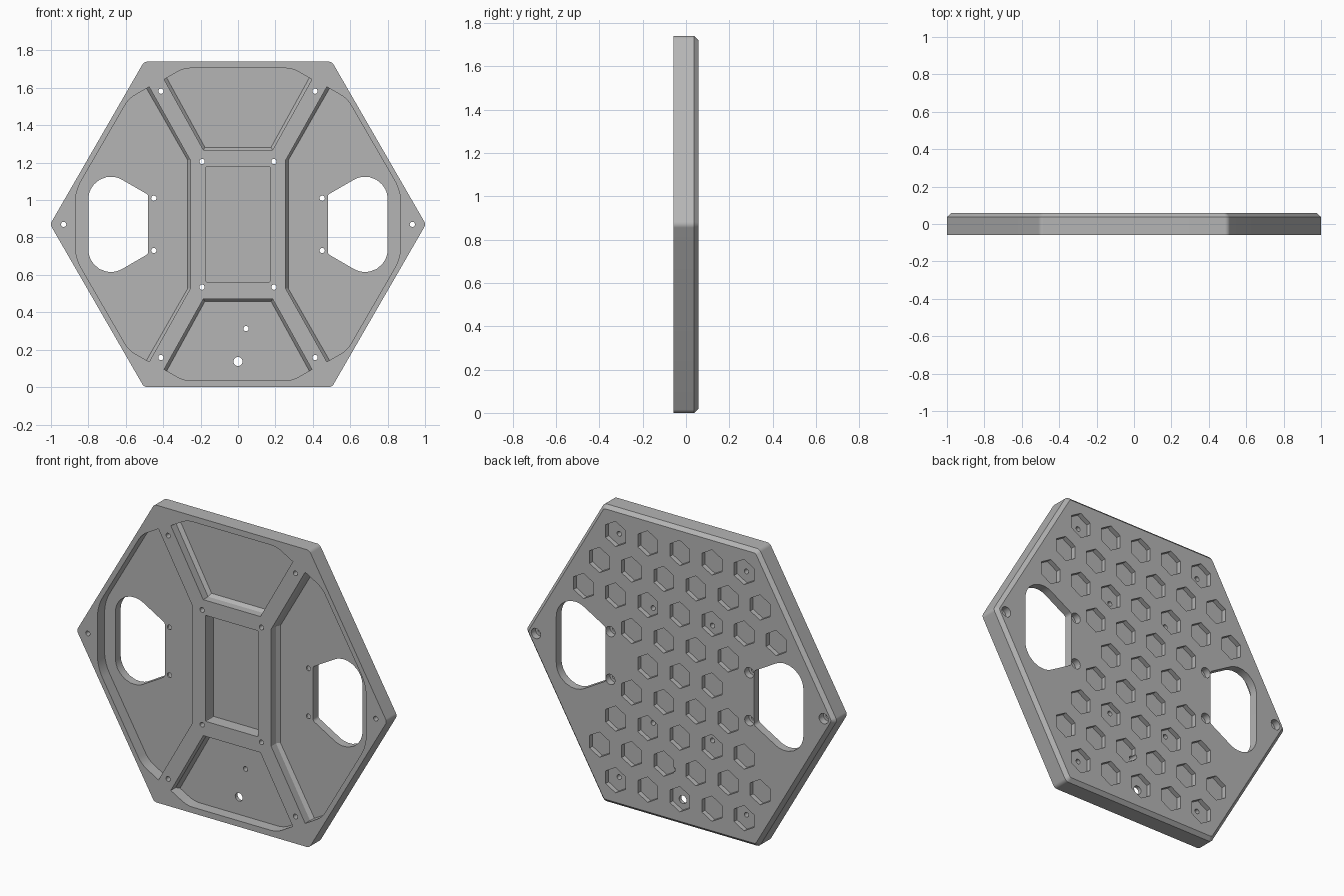
import bpy, bmesh, math
from mathutils import Vector

if "Cube" in bpy.data.objects:
    bpy.data.objects.remove(bpy.data.objects["Cube"])

MID = 0.87              # height of the plate centre
FRONT, BACK = -0.0575, 0.0575
OVER = 0.03             # cutters reach past the surface by this much


def rounded(points, steps=8):
    """Outline from (x, z, radius) corners, z measured from the centre."""
    out = []
    for i, (x, z, r) in enumerate(points):
        p = Vector((x, z))
        if r == 0:
            out.append(p)
            continue
        a = (Vector(points[i - 1][:2]) - p).normalized()
        b = (Vector(points[(i + 1) % len(points)][:2]) - p).normalized()
        half = a.angle(b) / 2
        centre = p + (a + b).normalized() * r / math.sin(half)
        t = r / math.tan(half)
        start, end = p + a * t - centre, p + b * t - centre
        for k in range(steps + 1):
            out.append(centre + start.lerp(end, k / steps).normalized() * r)
    return out


def polygon(cx, cz, radius, sides, turn=0.0):
    angles = [turn + math.tau * i / sides for i in range(sides)]
    return [Vector((cx + radius * math.cos(a), cz + radius * math.sin(a))) for a in angles]


def flip(outline, sx=1, sz=1):
    return [Vector((p.x * sx, p.y * sz)) for p in outline]


def loft(bm, rings):
    """Closed solid through a list of (outline, y) rings."""
    loops = [[bm.verts.new((p.x, y, p.y + MID)) for p in outline] for outline, y in rings]
    for low, high in zip(loops, loops[1:]):
        for i in range(len(low)):
            j = (i + 1) % len(low)
            bm.faces.new((low[i], low[j], high[j], high[i]))
    bm.faces.new(loops[0])
    bm.faces.new(loops[-1])


def make_object(name, solids):
    bm = bmesh.new()
    for rings in solids:
        loft(bm, rings)
    bmesh.ops.recalc_face_normals(bm, faces=bm.faces)
    mesh = bpy.data.meshes.new(name)
    bm.to_mesh(mesh)
    bm.free()
    obj = bpy.data.objects.new(name, mesh)
    bpy.context.collection.objects.link(obj)
    return obj


def cut(target, name, solids):
    cutter = make_object(name, solids)
    cutter.hide_render = True
    mod = target.modifiers.new(name, "BOOLEAN")
    mod.operation, mod.solver, mod.object = "DIFFERENCE", "EXACT", cutter
    bpy.context.view_layer.objects.active = target
    bpy.ops.object.modifier_apply(modifier=mod.name)
    bpy.data.objects.remove(cutter)


def through(outline):
    return [(outline, FRONT - OVER), (outline, BACK + OVER)]


def from_back(outline, depth):
    return [(outline, BACK - depth), (outline, BACK + OVER)]


def hexagon(apothem, radius):
    return rounded([(p.x, p.y, radius) for p in polygon(0, 0, apothem / math.cos(math.pi / 6), 6)])


# Hexagonal plate with a chamfered back rim
plate = make_object("hexagonal_plate", [[
    (hexagon(0.87, 0.03), FRONT),
    (hexagon(0.87, 0.03), BACK - 0.02),
    (hexagon(0.85, 0.02), BACK)]])


# Front pockets; the inner walls slope into the floor
def side_pocket(e):
    half = [(0.255 + e, 0.343, 0), (0.475 + e, 0.735 - e * 0.58, 0),
            (0.584, 0.672, 0.15), (0.87, 0.178, 0.25)]
    return rounded(half + [(x, -z, r) for x, z, r in reversed(half)])


def end_pocket(e):
    half = [(0.185 - e * 0.58, 0.398 + e, 0), (0.395 - e, 0.775 + e * 0.58, 0), (0.29, 0.835, 0.15)]
    return rounded(half + [(-x, z, r) for x, z, r in reversed(half)])


pockets = []
for shape, mirrors in ((side_pocket, ((1, 1), (-1, 1))), (end_pocket, ((1, 1), (1, -1)))):
    for sx, sz in mirrors:
        pockets.append([(flip(shape(0), sx, sz), FRONT - OVER),
                        (flip(shape(0), sx, sz), FRONT + 0.045),
                        (flip(shape(0.014), sx, sz), FRONT + 0.066)])
cut(plate, "front_pockets", pockets)

# Central rectangular recess
window = rounded([(0.17, 0.31, 0.005), (-0.17, 0.31, 0.005), (-0.17, -0.31, 0.005), (0.17, -0.31, 0.005)], 2)
cut(plate, "centre_recess", [[(window, FRONT - OVER), (window, FRONT + 0.075)]])

# Hand openings on both sides
opening = rounded([(0.48, -0.158, 0.02), (0.48, 0.158, 0.02), (0.8, 0.343, 0.12), (0.8, -0.343, 0.12)], 10)
cut(plate, "side_openings", [through(opening), through(flip(opening, -1))])

# Honeycomb recesses on the back, row by row from the top
PITCH = 0.208
cells = []
for row, count in enumerate((5, 6, 7, 4, 3, 4, 5, 6, 5)):
    z = (4 - row) * PITCH * math.sqrt(3) / 2
    for i in range(count):
        x = (i - (count - 1) / 2) * PITCH
        cells.append(from_back(polygon(x, z, 0.074, 6, math.pi / 6), 0.028))
cut(plate, "honeycomb_recesses", cells)

# Screw holes, counterbored at the back where they miss the honeycomb
rim_holes = [(s * x, z) for s in (-1, 1) for x, z in ((0.932, 0), (0.45, 0.14), (0.45, -0.14))]
cell_holes = [(sx * x, sz * z) for sx in (-1, 1) for sz in (-1, 1) for x, z in ((0.412, 0.712), (0.192, 0.336))]
cut(plate, "counterbores", [from_back(polygon(x, z, 0.03, 24), 0.04) for x, z in rim_holes])
holes = [through(polygon(x, z, 0.014, 20)) for x, z in rim_holes + cell_holes + [(0.043, -0.557)]]
holes.append(through(polygon(0, -0.733, 0.024, 24)))
cut(plate, "screw_holes", holes)

# Single grey finish
grey = bpy.data.materials.new("matte_grey")
grey.use_nodes = True
colour = (0.46, 0.46, 0.46, 1)
grey.diffuse_color = colour
grey.node_tree.nodes["Principled BSDF"].inputs["Base Color"].default_value = colour
plate.data.materials.clear()
plate.data.materials.append(grey)
for face in plate.data.polygons:
    face.material_index = 0

bpy.ops.object.select_all(action="DESELECT")
plate.select_set(True)
bpy.context.view_layer.objects.active = plate
bpy.ops.object.shade_smooth_by_angle(angle=math.radians(20))
